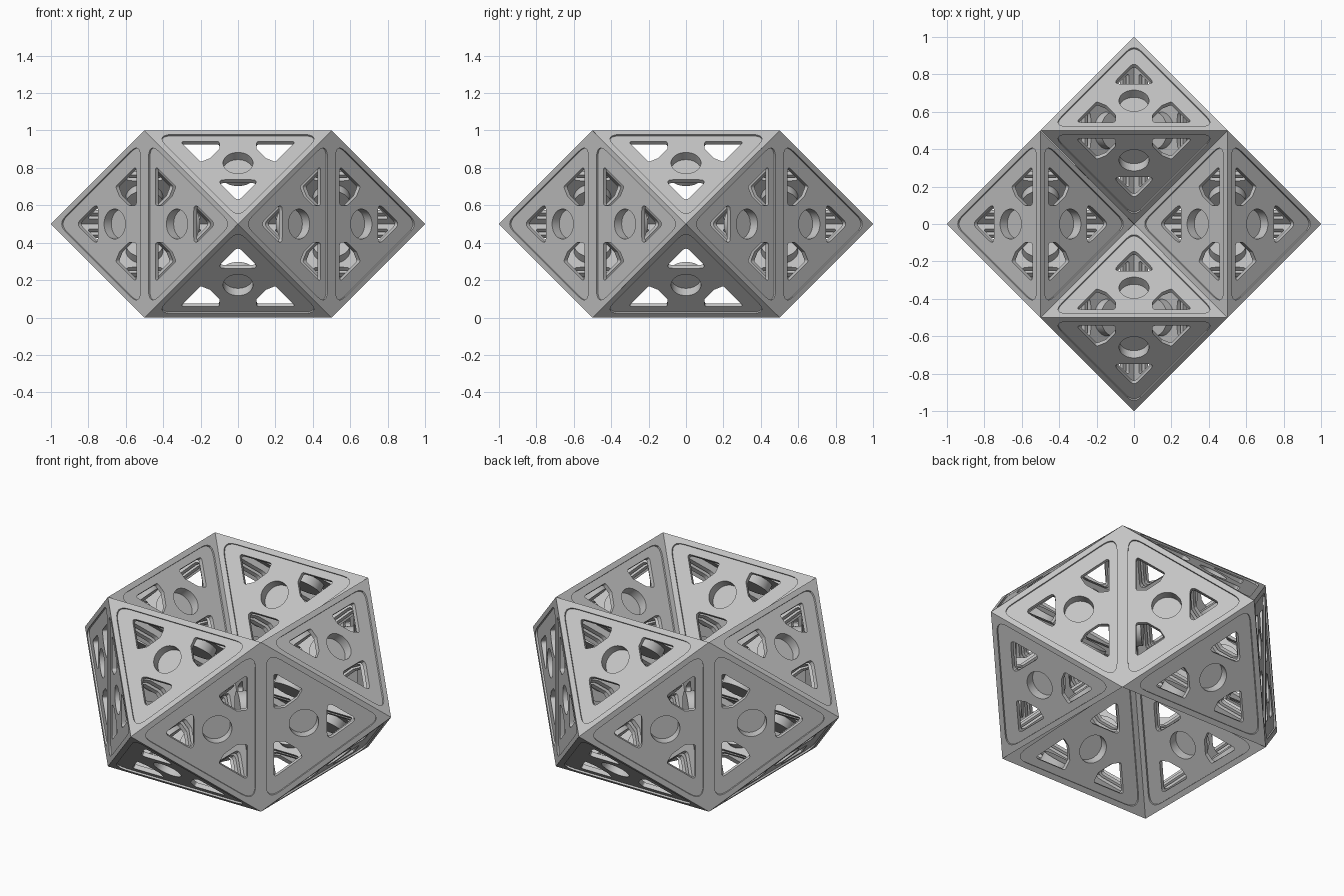
import bpy
import bmesh
import math
from mathutils import Matrix, Vector

cube = bpy.data.objects.get("Cube")
if cube:
    bpy.data.objects.remove(cube, do_unlink=True)

WALL = 0.035        # shell thickness
RECESS = 0.01       # depth of the sunken panel
INRADIUS = math.sqrt(2) / 8

grey = bpy.data.materials.new("plain_grey")
grey.use_nodes = True
grey.diffuse_color = (0.55, 0.55, 0.55, 1)
grey.node_tree.nodes["Principled BSDF"].inputs["Base Color"].default_value = grey.diffuse_color

# Face frame: base edge along u, apex along v, normal pointing outward
a = math.sqrt(0.5)
face_frame = Matrix(((-1, 0, 0, 0), (0, -a, -a, 0), (0, -a, a, 0.25), (0, 0, 0, 1)))
half_turns = [Matrix.Rotation(math.pi, 4, axis) for axis in
              (Vector((0, 0, 1)), Vector((1, 1, 0)), Vector((1, -1, 0)))]
faces = [face_frame] + [turn @ face_frame for turn in half_turns]


def rounded(points, radius, steps=6):
    """Polygon outline with every corner rounded."""
    pts = [Vector(p) for p in points]
    out = []
    for i, p in enumerate(pts):
        d1 = (pts[i - 1] - p).normalized()
        d2 = (pts[(i + 1) % len(pts)] - p).normalized()
        reach = radius / math.tan(d1.angle(d2) / 2)
        start, end = p + d1 * reach, p + d2 * reach
        for s in range(steps + 1):
            t = s / steps
            out.append(start * (1 - t) ** 2 + p * 2 * t * (1 - t) + end * t * t)
    return out


def circle(radius, sides=40):
    centre = Vector((0, math.sqrt(0.5) / 3))
    return [centre + radius * Vector((math.cos(math.tau * i / sides), math.sin(math.tau * i / sides)))
            for i in range(sides)]


def make_object(name, bm):
    bmesh.ops.recalc_face_normals(bm, faces=bm.faces)
    mesh = bpy.data.meshes.new(name)
    bm.to_mesh(mesh)
    bm.free()
    mesh.materials.append(grey)
    obj = bpy.data.objects.new(name, mesh)
    bpy.context.collection.objects.link(obj)
    return obj


def prisms(name, shapes):
    """Prisms (outline, bottom, top) repeated on all four faces."""
    bm = bmesh.new()
    for frame in faces:
        for outline, bottom, top in shapes:
            low = [bm.verts.new(frame @ Vector((p.x, p.y, bottom))) for p in outline]
            high = [bm.verts.new(frame @ Vector((p.x, p.y, top))) for p in outline]
            bm.faces.new(low)
            bm.faces.new(high)
            for i in range(len(low)):
                bm.faces.new((low[i - 1], low[i], high[i], high[i - 1]))
    return make_object(name, bm)


def tetrahedron(name, scale):
    bm = bmesh.new()
    corners = [(0, -0.5, -0.25), (0, 0.5, -0.25), (-0.5, 0, 0.25), (0.5, 0, 0.25)]
    v = [bm.verts.new(Vector(c) * scale) for c in corners]
    for skip in range(4):
        bm.faces.new([v[i] for i in range(4) if i != skip])
    return make_object(name, bm)


# Outlines on one face
inset = 0.03
panel = rounded([(-0.442, inset), (0.442, inset), (0, 0.655)], 0.05)
tip_hole = rounded([(-0.115, 0.362), (0.115, 0.362), (0, 0.525)], 0.025)
side = [(-0.31, 0.072), (-0.1, 0.072), (-0.1, 0.13), (-0.15, 0.2), (-0.2, 0.228)]
left_hole = rounded(side, 0.014)
right_hole = rounded([(-x, y) for x, y in side], 0.014)

# One hollow block: shell, pocket bosses, sunken panels, openings
block = tetrahedron("block", 1)
tools = [
    (tetrahedron("cavity", 1 - WALL / INRADIUS), 'DIFFERENCE'),
    (prisms("bosses", [(circle(0.1), -0.085, -0.02)]), 'UNION'),
    (prisms("panel_recesses", [(panel, -RECESS, 0.02)]), 'DIFFERENCE'),
    (prisms("openings", [(tip_hole, -0.045, 0.02), (left_hole, -0.045, 0.02),
                         (right_hole, -0.045, 0.02), (circle(0.08), -0.065, 0.02)]), 'DIFFERENCE'),
]
for tool, operation in tools:
    tool.hide_render = True
    mod = block.modifiers.new(tool.name, 'BOOLEAN')
    mod.operation = operation
    mod.solver = 'EXACT'
    mod.object = tool

bpy.context.view_layer.update()
depsgraph = bpy.context.evaluated_depsgraph_get()
shell = bpy.data.meshes.new_from_object(block.evaluated_get(depsgraph))
shell.name = "block_shell"
for poly in shell.polygons:
    poly.use_smooth = True
    poly.material_index = 0
shell.set_sharp_from_angle(angle=math.radians(30))
for obj in [block] + [tool for tool, _ in tools]:
    bpy.data.objects.remove(obj, do_unlink=True)

# Ring of four double pyramids, each made of four blocks around its axis
names = ["front", "left", "back", "right"]
for k, where in enumerate(names):
    for j in range(4):
        obj = bpy.data.objects.new(f"{where}_block_{j + 1}", shell)
        obj.matrix_world = (Matrix.Translation((0, 0, 0.5))
                            @ Matrix.Rotation(k * math.pi / 2, 4, 'Z')
                            @ Matrix.Translation((0, -0.5, 0))
                            @ Matrix.Rotation(j * math.pi / 2, 4, 'Y')
                            @ Matrix.Translation((0, 0, 0.25)))
        bpy.context.collection.objects.link(obj)
